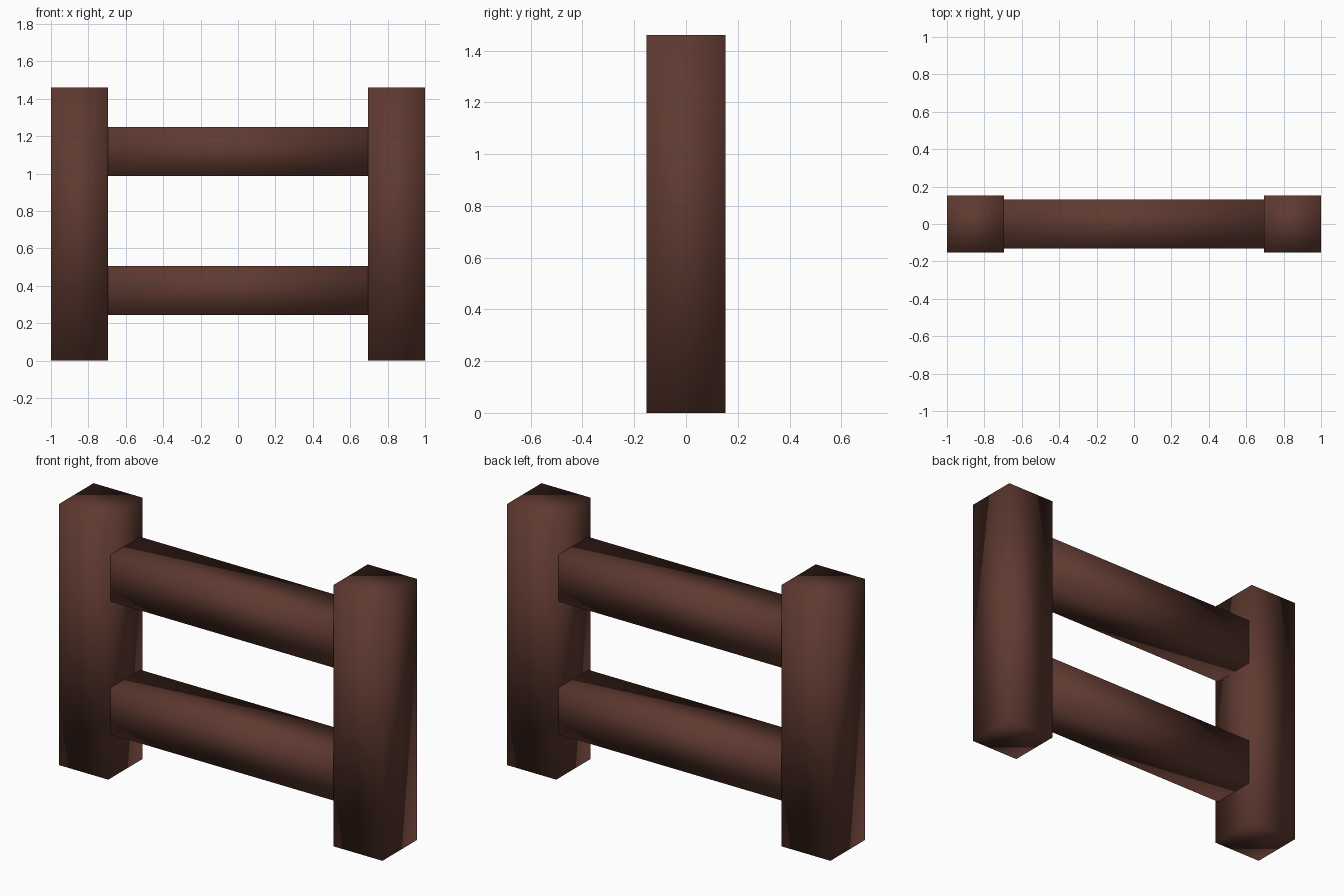
import bpy

cube = bpy.data.objects.get("Cube")
if cube:
    bpy.data.objects.remove(cube, do_unlink=True)

# Single dark wood colour
BROWN = (0.112, 0.041, 0.029, 1)
wood = bpy.data.materials.new("dark_brown_wood")
wood.use_nodes = True
wood.diffuse_color = BROWN
wood.node_tree.nodes["Principled BSDF"].inputs["Base Color"].default_value = BROWN


def beam(name, size, center):
    """Square timber with soft shading across its corners."""
    bpy.ops.mesh.primitive_cube_add(size=1, location=center)
    obj = bpy.context.object
    obj.name = name
    obj.scale = size
    bpy.ops.object.transform_apply(location=False, rotation=False, scale=True)
    bpy.ops.object.shade_smooth()
    obj.data.materials.append(wood)


# Upright posts
POST, HEIGHT = 0.304, 1.46
for side, x in (("left", 1), ("right", -1)):
    beam(side + "_post", (POST, POST, HEIGHT), (x * (1 - POST / 2), 0, HEIGHT / 2))

# Horizontal rails between the posts
RAIL = 0.262
for level, z in (("lower", 0.375), ("upper", 1.118)):
    beam(level + "_rail", (2 - 2 * POST, RAIL, RAIL), (0, 0, z))
